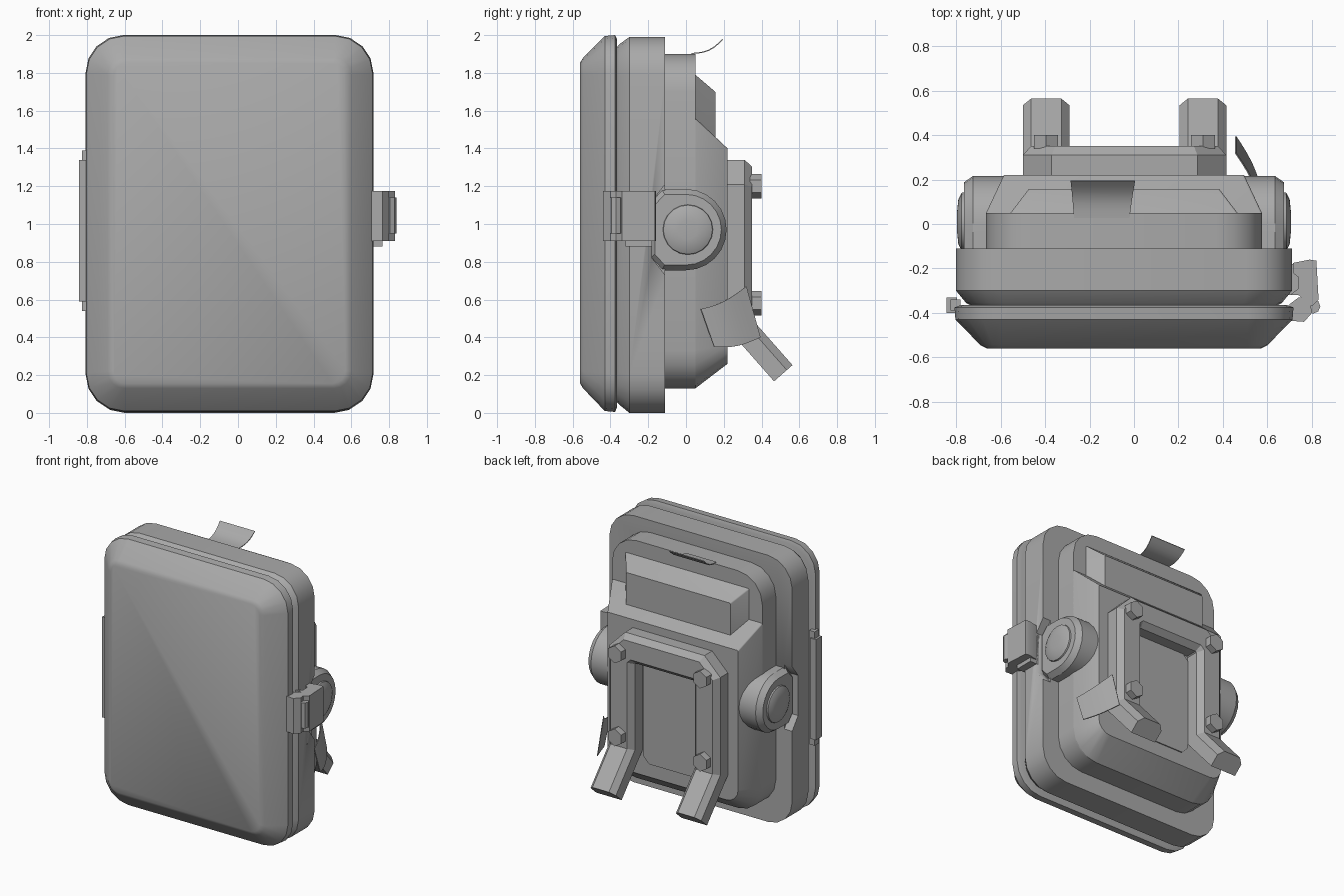
import bpy, bmesh, math
from mathutils import Vector

if "Cube" in bpy.data.objects:
    bpy.data.objects.remove(bpy.data.objects["Cube"])

grey = bpy.data.materials.new("matte_grey")
grey.use_nodes = True
grey.diffuse_color = (0.4, 0.4, 0.4, 1)
grey.node_tree.nodes["Principled BSDF"].inputs["Base Color"].default_value = (0.4, 0.4, 0.4, 1)

CX = -0.045   # centre line of the case


def loft(name, rings, angle=30, caps=True):
    """Skin a list of equal-length rings into a closed object."""
    bm = bmesh.new()
    vs = [[bm.verts.new(p) for p in r] for r in rings]
    n = len(rings[0])
    for a, b in zip(vs, vs[1:]):
        for i in range(n):
            j = (i + 1) % n
            bm.faces.new((a[i], a[j], b[j], b[i]))
    if caps:
        bm.faces.new(vs[0])
        bm.faces.new(vs[-1])
    bmesh.ops.recalc_face_normals(bm, faces=bm.faces)
    me = bpy.data.meshes.new(name)
    bm.to_mesh(me)
    bm.free()
    me.materials.append(grey)
    ob = bpy.data.objects.new(name, me)
    bpy.context.collection.objects.link(ob)
    bpy.ops.object.select_all(action='DESELECT')
    ob.select_set(True)
    bpy.context.view_layer.objects.active = ob
    bpy.ops.object.shade_smooth_by_angle(angle=math.radians(angle))
    return ob


def rrect(y, half, z0, z1, r, rtop=None, seg=4):
    """Rounded rectangle facing y, centred on the case."""
    rt = r if rtop is None else rtop
    pts = []
    for k, (sx, z, rad) in enumerate([(1, z1, rt), (-1, z1, rt), (-1, z0, r), (1, z0, r)]):
        cz = z - rad if k < 2 else z + rad
        for i in range(seg + 1):
            a = math.pi / 2 * (k + i / seg)
            pts.append((CX + sx * (half - rad) + rad * math.cos(a), y, cz + rad * math.sin(a)))
    return pts


def prism_z(name, outline, z0, z1):
    return loft(name, [[(x, y, z) for x, y in outline] for z in (z0, z1)])


def box(name, x, y, z):
    return prism_z(name, [(x[0], y[0]), (x[1], y[0]), (x[1], y[1]), (x[0], y[1])], *z)


# Front lid and main case
loft("front_lid", [rrect(-0.365, 0.735, 0.03, 1.98, 0.2), rrect(-0.375, 0.762, 0.005, 2.0, 0.2),
                   rrect(-0.43, 0.758, 0.01, 1.995, 0.2), rrect(-0.545, 0.645, 0.13, 1.88, 0.09),
                   rrect(-0.56, 0.615, 0.155, 1.855, 0.07)])
case = loft("main_case", [rrect(-0.37, 0.68, 0.06, 1.93, 0.15), rrect(-0.355, 0.71, 0.045, 1.95, 0.17),
                          rrect(-0.3, 0.755, 0.0, 1.99, 0.2), rrect(-0.11, 0.755, 0.0, 1.99, 0.2)])

# Rear housing: rounded step, upper block, lower bevelled block
loft("rear_housing", [rrect(-0.12, 0.62, 0.13, 1.9, 0.2), rrect(0.05, 0.62, 0.13, 1.9, 0.2)])
loft("upper_block", [rrect(0.04, 0.51, 1.4, 1.795, 0.01), rrect(0.05, 0.51, 1.4, 1.79, 0.01),
                     rrect(0.155, 0.43, 1.4, 1.7, 0.01)])
loft("lower_block", [rrect(0.04, 0.62, 0.13, 1.56, 0.2, 0.01), rrect(0.05, 0.62, 0.13, 1.56, 0.2, 0.01),
                     rrect(0.22, 0.54, 0.26, 1.4, 0.1, 0.01)])
loft("rear_panel", [rrect(y, 0.24, 0.36, 1.14, 0.05, seg=1) for y in (0.21, 0.228)])


# Side knobs sunk into notches of the case
def knob_ring(x, inset):
    s = 1 - inset
    pts = [(0.215 * math.cos(a), 0.215 * math.sin(a))
           for a in (math.radians(-90 + 15 * i) for i in range(13))]
    pts += [(-0.13, 0.215), (-0.19, 0.15), (-0.19, -0.15), (-0.13, -0.215)]
    return [(x, y * s, 0.97 + z * s) for y, z in pts]


def circle_x(x, r, n=20):
    return [(x, 0.01 + r * math.cos(2 * math.pi * i / n), 0.97 + r * math.sin(2 * math.pi * i / n))
            for i in range(n)]


for side, label in ((1, "left"), (-1, "right")):
    notch = [(-0.08, 0.28), (-0.18, 0.15), (-0.18, -0.15), (-0.08, -0.28)]
    cutter = loft("notch_cutter", [[(CX + side * h, y, 0.97 + z) for y, z in notch] for h in (0.69, 0.85)])
    cutter.hide_render = True
    mod = case.modifiers.new("notch", 'BOOLEAN')
    mod.operation, mod.solver, mod.object = 'DIFFERENCE', 'EXACT', cutter
    bpy.context.view_layer.objects.active = case
    bpy.ops.object.modifier_apply(modifier=mod.name)
    bpy.data.objects.remove(cutter)
    loft(label + "_knob_housing", [knob_ring(CX + side * h, i)
                                   for h, i in ((0.52, 0), (0.68, 0), (0.72, 0.13))])
    loft(label + "_knob_cap", [circle_x(CX + side * h, r)
                               for h, r in ((0.71, 0.135), (0.73, 0.13), (0.745, 0.1), (0.75, 0.05))], 40)

# Bent carrying frame with two splayed feet
foot_dir = Vector((0, -0.66, 0.75)).normalized()
foot_normal = Vector((0, foot_dir.z, -foot_dir.y))
up, right, back = Vector((0, 0, 1)), Vector((1, 0, 0)), Vector((0, 1, 0))
xl, xr, top, cut, yf = -0.395, 0.31, 1.235, 0.0685, 0.285
path = [Vector(p) for p in (
    (xl, 0.515, 0.21), (xl, yf, 0.471), (xl, yf, top - cut), (xl + cut, yf, top),
    (xr - cut, yf, top), (xr, yf, top - cut), (xr, yf, 0.471), (xr, 0.515, 0.21))]
normals = [foot_normal] + [back] * 5 + [foot_normal]
section = [(-0.105, -0.065), (0.105, -0.065), (0.105, 0.025), (0.068, 0.065),
           (-0.068, 0.065), (-0.105, 0.025)]
dirs = [(b - a).normalized() for a, b in zip(path, path[1:])]
rings = []
for i, p in enumerate(path):
    k = max(i - 1, 0)
    d, n = dirs[k], normals[k]
    s = d.cross(n)
    m = d + dirs[min(i, len(dirs) - 1)]
    ring = []
    for u, v in section:
        o = s * u + n * v
        ring.append(p + o - d * (o.dot(m) / d.dot(m)))   # slide onto the mitre plane
    rings.append(ring)
loft("carrying_frame", rings, 20)

for x, x_name in ((xl, "right"), (xr, "left")):
    for z, z_name in ((1.2, "upper"), (0.58, "lower")):
        loft(f"{z_name}_{x_name}_bolt",
             [[(x + 0.062 * math.sin(math.pi / 3 * i), y, z + 0.065 * math.cos(math.pi / 3 * i))
               for i in range(6)] for y in (0.34, 0.4)], 20)

# Hinge on the right side
box("hinge_pin_cover", (-0.842, -0.795), (-0.4, -0.33), (0.59, 1.34))
box("hinge_leaf", (-0.825, -0.78), (-0.39, -0.34), (0.54, 1.39))

# Latch on the left side
prism_z("latch_lever", [(0.7, -0.32), (0.74, -0.32), (0.8, -0.37), (0.83, -0.34), (0.82, -0.165),
                        (0.79, -0.16), (0.715, -0.175), (0.715, -0.22), (0.74, -0.24), (0.74, -0.29)],
        0.91, 1.175)
prism_z("latch_hook", [(0.7, -0.36), (0.7, -0.435), (0.765, -0.44), (0.8, -0.4), (0.79, -0.33), (0.74, -0.33)],
        0.91, 1.175)
prism_z("latch_roller", [(0.805 + 0.033 * math.cos(math.pi / 4 * i), -0.37 + 0.033 * math.sin(math.pi / 4 * i))
                         for i in range(8)], 0.95, 1.14)
box("latch_base", (0.69, 0.765), (-0.32, -0.18), (0.88, 1.12))


# Loose cloth tabs
def tab(name, ends, bow, steps=6):
    """Thin bowed strip between two edges; ends = (a0, a1, b0, b1)."""
    a0, a1, b0, b1 = (Vector(e) for e in ends)
    mid, bow = [], Vector(bow)
    thick = (a1 - a0).cross(b0 - a0).normalized() * 0.006
    for i in range(steps + 1):
        t = i / steps
        sag = bow * math.sin(math.pi * t)
        lo, hi = a0.lerp(b0, t) + sag, a1.lerp(b1, t) + sag
        mid.append([lo, hi, hi + thick, lo + thick])
    loft(name, mid)


tab("top_tab", ((-0.27, 0.03, 1.9), (-0.02, 0.03, 1.9), (-0.285, 0.195, 1.975), (0.005, 0.195, 1.975)),
    (0, 0.01, -0.02))
tab("side_tab", ((0.575, 0.15, 0.35), (0.575, 0.08, 0.55), (0.46, 0.395, 0.4), (0.46, 0.32, 0.67)),
    (0.015, 0, -0.02))
